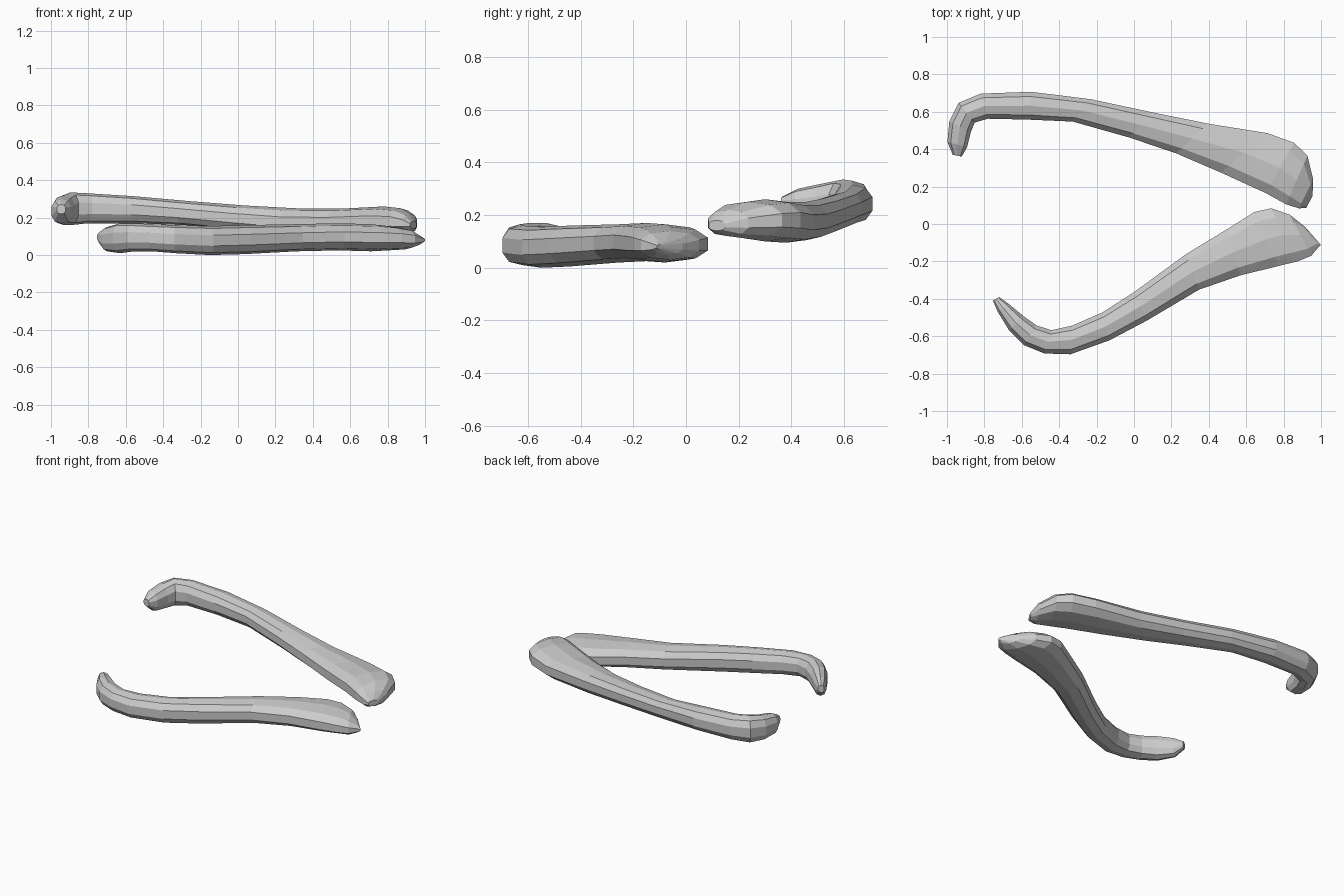
import bpy
import bmesh
from math import sin, cos, pi, copysign
from mathutils import Vector

cube = bpy.data.objects.get("Cube")
if cube:
    bpy.data.objects.remove(cube, do_unlink=True)

# One pale grey material for both pieces
grey = bpy.data.materials.new("pale grey")
grey.use_nodes = True
colour = (0.6, 0.6, 0.6, 1)
grey.diffuse_color = colour
grey.node_tree.nodes["Principled BSDF"].inputs["Base Color"].default_value = colour

SIDES = 10


def soft(value, power=0.85):
    """Slightly squared-off circle coordinate."""
    return copysign(abs(value) ** power, value)


def loft_bone(name, stations):
    """Loft rings; each station is back edge x, y, front edge x, y, bottom z, top z."""
    bm = bmesh.new()
    rings = []
    for bx, by, fx, fy, low, high in stations:
        back, front = Vector((bx, by, 0)), Vector((fx, fy, 0))
        middle = (back + front) / 2 + Vector((0, 0, (low + high) / 2))
        across = (back - front) / 2
        upward = Vector((0, 0, (high - low) / 2))
        ring = []
        for i in range(SIDES):
            a = 2 * pi * i / SIDES + pi / 2
            ring.append(bm.verts.new(middle + across * soft(cos(a)) + upward * soft(sin(a))))
        rings.append(ring)
    for one, two in zip(rings, rings[1:]):
        for i in range(SIDES):
            j = (i + 1) % SIDES
            bm.faces.new((one[i], one[j], two[j], two[i]))
    bm.faces.new(rings[0])
    bm.faces.new(rings[-1])
    bmesh.ops.recalc_face_normals(bm, faces=bm.faces)
    mesh = bpy.data.meshes.new(name)
    bm.to_mesh(mesh)
    bm.free()
    mesh.materials.append(grey)
    obj = bpy.data.objects.new(name, mesh)
    bpy.context.collection.objects.link(obj)
    return obj


# Rear bone: short hooked end, long shaft, broad paddle end
loft_bone("rear_bone", [
    (-.97, .37, -.92, .36, .22, .27),
    (-1, .44, -.89, .41, .17, .30),
    (-.99, .55, -.87, .49, .16, .32),
    (-.94, .65, -.85, .54, .16, .335),
    (-.82, .7, -.78, .56, .17, .33),
    (-.55, .71, -.57, .555, .17, .315),
    (-.23, .67, -.33, .545, .16, .29),
    (.1, .6, -.03, .46, .13, .265),
    (.4, .54, .22, .375, .105, .25),
    (.72, .49, .46, .27, .095, .25),
    (.86, .44, .7, .16, .1, .26),
    (.93, .37, .81, .1, .11, .25),
    (.96, .24, .88, .08, .12, .22),
    (.955, .15, .92, .085, .14, .18),
])

# Front bone: thin upturned hook, curved shaft, broad pointed end
loft_bone("front_bone", [
    (-.72, -.39, -.755, -.41, .07, .12),
    (-.67, -.425, -.73, -.47, .02, .15),
    (-.59, -.49, -.67, -.57, .01, .17),
    (-.52, -.54, -.59, -.65, .02, .17),
    (-.44, -.565, -.48, -.695, .02, .165),
    (-.33, -.54, -.34, -.7, .01, .16),
    (-.17, -.47, -.13, -.625, 0, .155),
    (0, -.36, .07, -.52, .005, .16),
    (.28, -.155, .35, -.355, .02, .165),
    (.5, -.02, .57, -.28, .025, .17),
    (.64, .07, .78, -.23, .02, .165),
    (.73, .09, .88, -.205, .025, .155),
    (.83, .055, .95, -.175, .03, .14),
    (.91, -.01, .985, -.13, .05, .11),
    (.98, -.09, 1, -.11, .07, .09),
])
